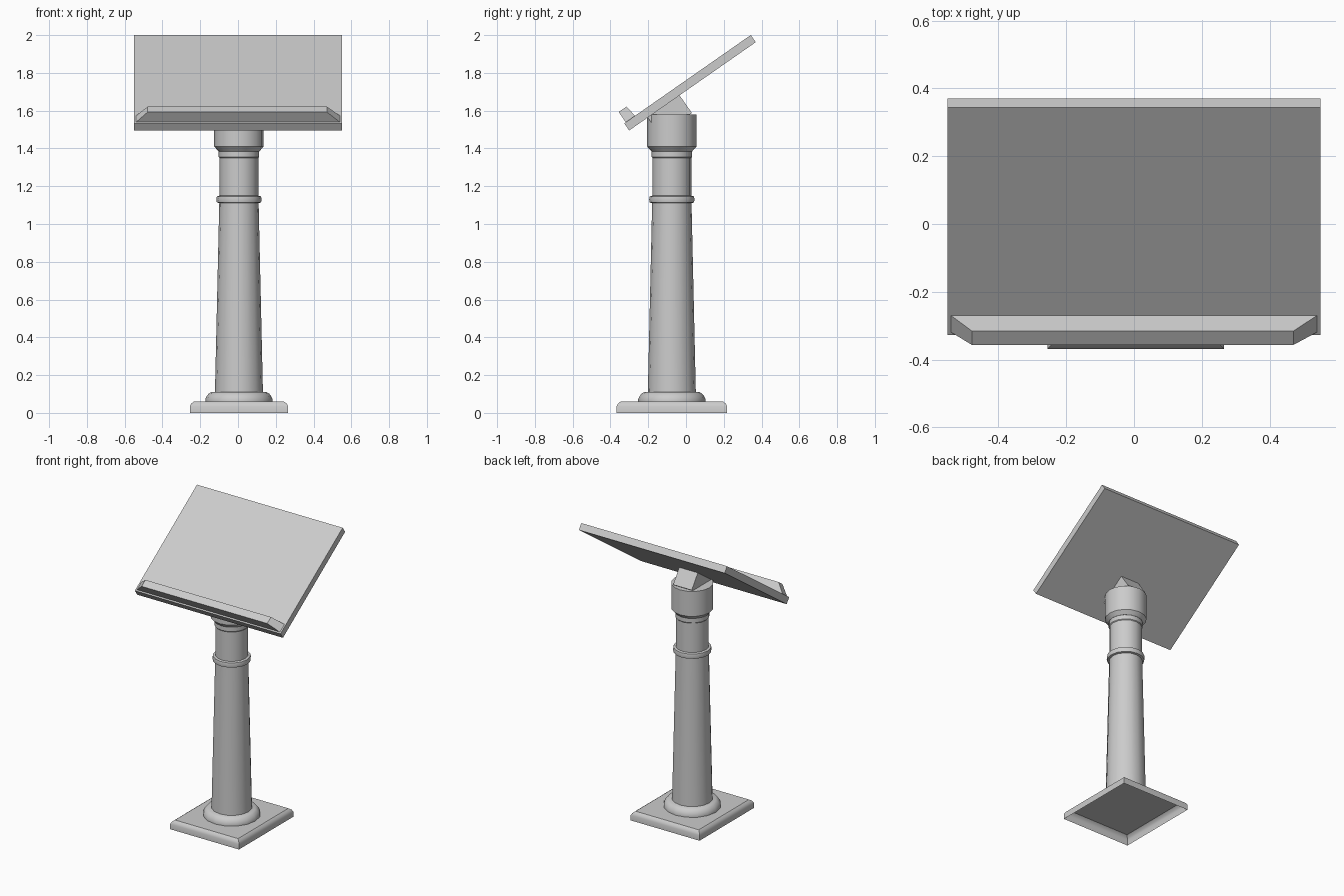
import bpy, bmesh
from math import radians, sin, cos, pi

if "Cube" in bpy.data.objects:
    bpy.data.objects.remove(bpy.data.objects["Cube"])

CX, CY = 0.005, -0.075      # column axis
TILT = radians(34.9)        # reading board slope


def finish(name, bm, smooth=None):
    bmesh.ops.recalc_face_normals(bm, faces=bm.faces[:])
    mesh = bpy.data.meshes.new(name)
    bm.to_mesh(mesh)
    bm.free()
    ob = bpy.data.objects.new(name, mesh)
    bpy.context.collection.objects.link(ob)
    if smooth:
        bpy.ops.object.select_all(action='DESELECT')
        ob.select_set(True)
        bpy.context.view_layer.objects.active = ob
        bpy.ops.object.shade_smooth_by_angle(angle=radians(smooth))
    return ob


def loft(name, rings, bottom=True, top=True, smooth=None):
    """Skin a stack of equal-length point loops, optionally capped."""
    bm = bmesh.new()
    loops = [[bm.verts.new(p) for p in ring] for ring in rings]
    n = len(loops[0])
    for a, b in zip(loops, loops[1:]):
        for i in range(n):
            j = (i + 1) % n
            bm.faces.new((a[i], a[j], b[j], b[i]))
    if bottom:
        bm.faces.new(loops[0][::-1])
    if top:
        bm.faces.new(loops[-1])
    return finish(name, bm, smooth)


def lathe(name, profile, sides=16, **kw):
    rings = [[(CX + r * cos(2 * pi * i / sides), CY + r * sin(2 * pi * i / sides), z)
              for i in range(sides)] for r, z in profile]
    return loft(name, rings, smooth=35, **kw)


def rect(x0, x1, y0, y1, z):
    return [(x0, y0, z), (x1, y0, z), (x1, y1, z), (x0, y1, z)]


def tilt(ob, y, z):
    """Place a part in the board's frame (local y runs up the slope)."""
    ob.location = (0, y, z)
    ob.rotation_euler = (TILT, 0, 0)


# Square plinth: hollow underneath, eased top edge
plinth = [(0, 0), (0, 0.035), (0.007, 0.049), (0.022, 0.06)]
loft("plinth", [rect(CX - 0.26 + d, CX + 0.26 - d, CY - 0.293 + d, CY + 0.293 - d, z)
                for d, z in plinth], bottom=False, smooth=35)

# Turned column parts
lathe("base_moulding", [(0.178, 0.06), (0.178, 0.073), (0.170, 0.09),
                        (0.160, 0.102), (0.147, 0.11)])
lathe("lower_shaft", [(0.127, 0.11), (0.104, 1.12)], bottom=False, top=False)
lathe("collar_ring", [(0.103, 1.11), (0.117, 1.114), (0.12, 1.13),
                      (0.117, 1.146), (0.103, 1.15)])
lathe("upper_shaft", [(0.103, 1.14), (0.103, 1.35), (0.107, 1.355), (0.107, 1.39)],
      bottom=False, top=False)
lathe("capital", [(0.108, 1.385), (0.131, 1.41), (0.131, 1.58)])

# Tilted support block between capital and board
block = loft("support_block", [rect(-0.065, 0.075, 0.12, 0.325, -0.16),
                               rect(-0.065, 0.075, 0.12, 0.325, -0.04)])
tilt(block, -0.327, 1.533)

# Reading board
board = loft("reading_board", [rect(-0.55, 0.55, 0, 0.817, -0.046),
                               rect(-0.55, 0.55, 0, 0.817, 0)])
tilt(board, -0.327, 1.533)

# Book ledge with sloped ends
ledge = loft("book_ledge", [rect(-0.54, 0.54, 0.01, 0.07, 0),
                            rect(-0.478, 0.47, 0.01, 0.06, 0.066)])
tilt(ledge, -0.327, 1.533)
